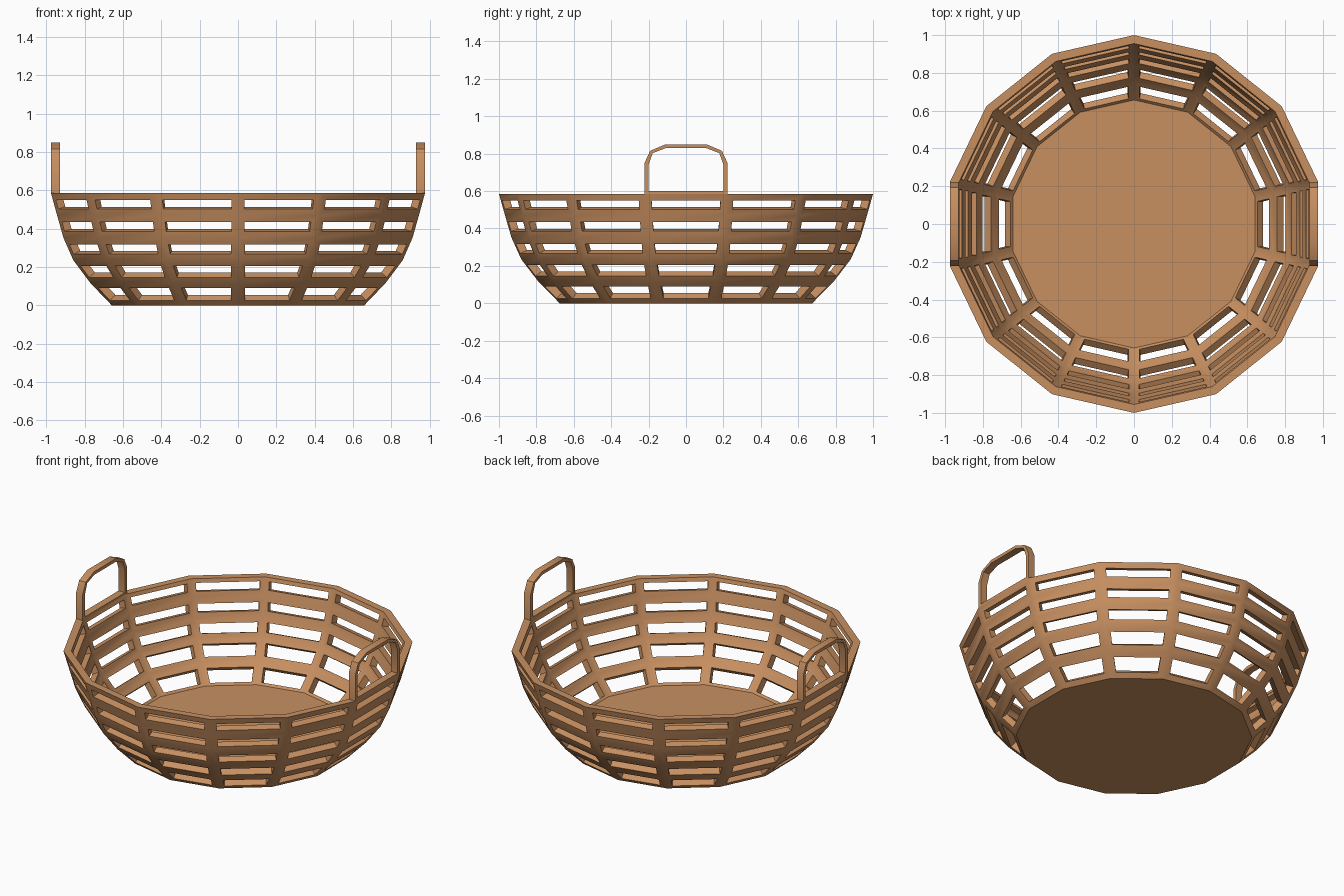
import bpy, bmesh, math
from mathutils import Vector

if "Cube" in bpy.data.objects:
    bpy.data.objects.remove(bpy.data.objects["Cube"])

N = 14                      # sides of the basket
C = math.cos(math.pi / N)   # corner radius -> flat-side distance
T = 0.042                   # wall thickness
M = 0.036                   # slat width around each opening
H = 0.585                   # rim height

mat = bpy.data.materials.new("wicker_tan")
mat.diffuse_color = (0.58, 0.28, 0.12, 1)
mat.use_nodes = True
mat.node_tree.nodes["Principled BSDF"].inputs["Base Color"].default_value = mat.diffuse_color


def finish(bm, name):
    bmesh.ops.remove_doubles(bm, verts=bm.verts[:], dist=0.0004)
    bmesh.ops.recalc_face_normals(bm, faces=bm.faces[:])
    me = bpy.data.meshes.new(name)
    bm.to_mesh(me)
    bm.free()
    me.materials.append(mat)
    ob = bpy.data.objects.new(name, me)
    bpy.context.collection.objects.link(ob)
    bpy.ops.object.select_all(action='DESELECT')
    bpy.context.view_layer.objects.active = ob
    ob.select_set(True)
    bpy.ops.object.shade_smooth_by_angle(angle=math.radians(30))
    return ob


def ring(r, z):
    return [Vector((r * math.sin(2 * math.pi * i / N), -r * math.cos(2 * math.pi * i / N), z))
            for i in range(N)]


def offset_line(a, b):
    # profile segment moved inward by the wall thickness
    d = (b - a).normalized()
    n = Vector((-d.y, d.x)) * T
    return a + n, d


def meet(p, d, q, e):
    w = q - p
    return p + d * ((w.x * e.y - w.y * e.x) / (d.x * e.y - d.y * e.x))


# Outer profile (flat-side distance, height) and its parallel inner profile
radii = [0.675, 0.79, 0.88, 0.933, 0.967, 1.0]
outer = [Vector((r * C, H * i / 5)) for i, r in enumerate(radii)]
lines = [(Vector((0, T)), Vector((1, 0)))]
lines += [offset_line(a, b) for a, b in zip(outer, outer[1:])]
lines += [(Vector((0, H)), Vector((1, 0)))]
inner = [meet(*a, *b) for a, b in zip(lines, lines[1:])]


def inset(q, n):
    # corners of the opening, a constant margin inside the panel
    res = []
    for k in range(4):
        p, e0, e1 = q[k], (q[k] - q[k - 1]).normalized(), (q[(k + 1) % 4] - q[k]).normalized()
        s = e0.cross(e1).length
        res.append(p + (e1 - e0) * (M / s))
    return res


# Basket bowl: slatted panels with real thickness
bm = bmesh.new()


def face(pts):
    bm.faces.new([bm.verts.new(p) for p in pts])


out_r = [ring(p.x / C, p.y) for p in outer]
in_r = [ring(p.x / C, p.y) for p in inner]
for j in range(5):
    for i in range(N):
        k = (i + 1) % N
        qo = [out_r[j][i], out_r[j][k], out_r[j + 1][k], out_r[j + 1][i]]
        qi = [in_r[j][i], in_r[j][k], in_r[j + 1][k], in_r[j + 1][i]]
        n = (qo[1] - qo[0]).cross(qo[3] - qo[0]).normalized()
        ho = inset(qo, n)
        hi = [p - n * T for p in ho]
        for a in range(4):
            b = (a + 1) % 4
            face([qo[a], qo[b], ho[b], ho[a]])
            face([qi[b], qi[a], hi[a], hi[b]])
            face([ho[a], ho[b], hi[b], hi[a]])
for i in range(N):                      # rim
    k = (i + 1) % N
    face([out_r[5][i], out_r[5][k], in_r[5][k], in_r[5][i]])
face(out_r[0][::-1])                    # underside
face(in_r[0])                           # floor
finish(bm, "basket_bowl")

# Handles: arched loops standing on the two side panels of the rim
half_out = [(0.222, H), (0.222, 0.75), (0.192, 0.815), (0.11, 0.85)]
half_in = [(0.2, 0.6), (0.2, 0.742), (0.178, 0.803), (0.107, 0.83)]
for side, name in ((1, "right_handle"), (-1, "left_handle")):
    bm = bmesh.new()
    loops = []
    for half in (half_out, half_in):
        pts = half + [(-y, z) for y, z in reversed(half)]
        for x in (C, C - 0.046):
            loops.append([Vector((side * x, y, z)) for y, z in pts])
    oo, oi, io, ii = loops
    for a in range(8):
        b = (a + 1) % 8
        for p, q in ((oo, io), (io, ii), (ii, oi), (oi, oo)):
            face([p[a], p[b], q[b], q[a]])
    finish(bm, name)
